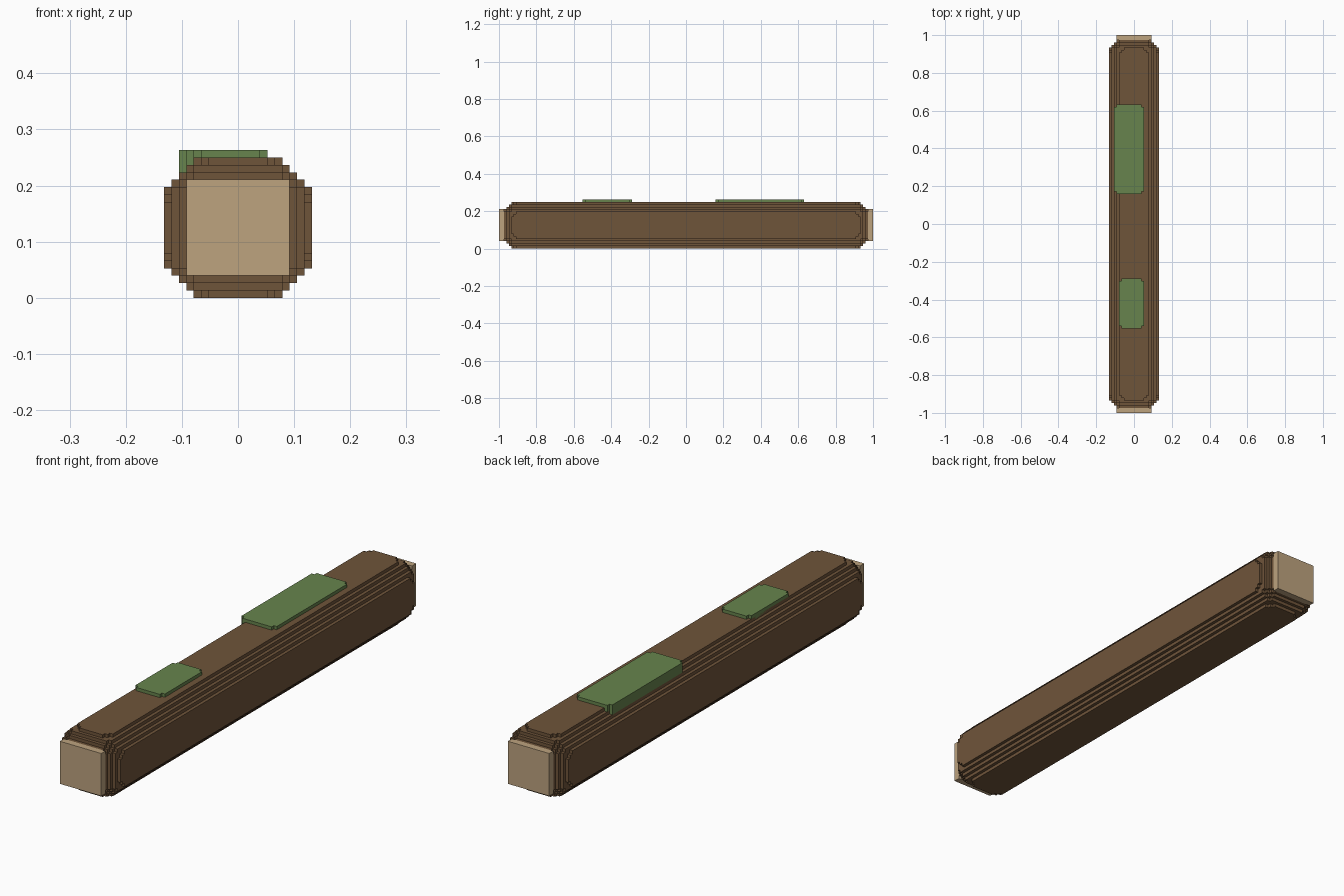
import bpy
import bmesh
from itertools import product

UNIT = 2 / 152  # size of one block step

cube = bpy.data.objects.get("Cube")
if cube:
    bpy.data.objects.remove(cube, do_unlink=True)


def make_material(name, colour):
    mat = bpy.data.materials.new(name)
    mat.use_nodes = True
    mat.diffuse_color = (*colour, 1)
    mat.node_tree.nodes["Principled BSDF"].inputs["Base Color"].default_value = (*colour, 1)
    return mat


def slabs(low, high, r):
    """Plane positions: r single steps, one long core, r single steps."""
    return [low + i for i in range(r + 1)] + [high - r + i for i in range(r + 1)]


def stepped_box(name, low, high, radius, axes, mat):
    """Box whose edges are rounded in block steps along the given axes."""
    rounds = [radius if axis in axes else 0 for axis in range(3)]
    planes = [slabs(low[a], high[a], rounds[a]) for a in range(3)]
    counts = [2 * r + 1 for r in rounds]

    def inside(cell):
        total = 0
        for i, r, n in zip(cell, rounds, counts):
            if not 0 <= i < n:
                return False
            total += max(0, r - 0.5 - min(i, n - 1 - i)) ** 2
        return total <= radius ** 2

    bm = bmesh.new()
    verts = {}

    def corner(key):
        if key not in verts:
            verts[key] = bm.verts.new([planes[a][key[a]] * UNIT for a in range(3)])
        return verts[key]

    # Keep only the faces between a filled cell and an empty one
    for cell in product(*map(range, counts)):
        if not inside(cell):
            continue
        for axis, side in product(range(3), (0, 1)):
            neighbour = list(cell)
            neighbour[axis] += 2 * side - 1
            if inside(neighbour):
                continue
            u, v = (axis + 1) % 3, (axis + 2) % 3
            loop = []
            for du, dv in ((0, 0), (1, 0), (1, 1), (0, 1)):
                key = list(cell)
                key[axis] += side
                key[u] += du
                key[v] += dv
                loop.append(corner(tuple(key)))
            bm.faces.new(loop if side else loop[::-1])

    mesh = bpy.data.meshes.new(name)
    bm.to_mesh(mesh)
    bm.free()
    mesh.materials.append(mat)
    obj = bpy.data.objects.new(name, mesh)
    bpy.context.collection.objects.link(obj)
    return obj


bark = make_material("bark brown", (0.159, 0.089, 0.042))
wood = make_material("cut wood tan", (0.509, 0.366, 0.212))
moss = make_material("moss green", (0.136, 0.231, 0.074))

# Log body with rounded, stepped edges
stepped_box("log_bark", (-10, -75, 0), (10, 75, 19), 7, (0, 1, 2), bark)

# Sawn wood at both ends
stepped_box("front_cut_end", (-7, -76, 3), (7, -74, 16), 0, (), wood)
stepped_box("back_cut_end", (-7, 74, 3), (7, 76, 16), 0, (), wood)

# Moss patches lying on top, the large one hanging over the right edge
stepped_box("large_moss_patch", (-8, 12, 17), (4, 48, 20), 3, (0, 1), moss)
stepped_box("small_moss_patch", (-6, -42, 17), (4, -22, 20), 3, (0, 1), moss)
